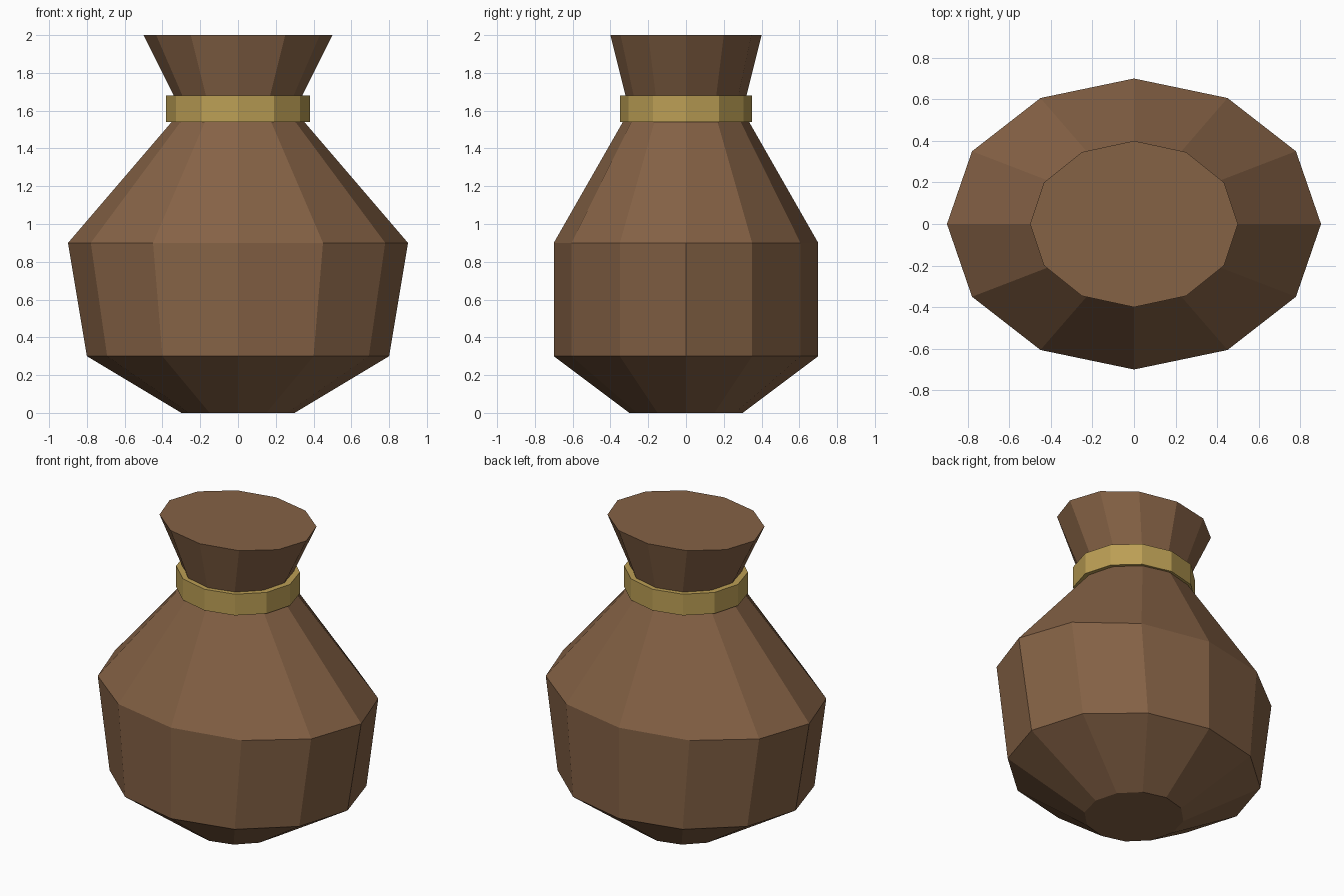
import bpy, bmesh
from math import cos, sin, tau

SIDES = 12

cube = bpy.data.objects.get("Cube")
if cube:
    bpy.data.objects.remove(cube, do_unlink=True)


def material(name, rgb):
    mat = bpy.data.materials.new(name)
    mat.use_nodes = True
    mat.diffuse_color = (*rgb, 1)
    mat.node_tree.nodes["Principled BSDF"].inputs["Base Color"].default_value = (*rgb, 1)
    return mat


def loft(name, rings, mat, closed=False):
    """Join oval rings (x radius, y radius, z); cap the ends or close the loop."""
    bm = bmesh.new()
    loops = [[bm.verts.new((rx * cos(tau * i / SIDES), ry * sin(tau * i / SIDES), z))
              for i in range(SIDES)] for rx, ry, z in rings]
    pairs = list(zip(loops, loops[1:]))
    if closed:
        pairs.append((loops[-1], loops[0]))
    else:
        bm.faces.new(loops[0][::-1])
        bm.faces.new(loops[-1])
    for low, high in pairs:
        for i in range(SIDES):
            j = (i + 1) % SIDES
            bm.faces.new((low[i], low[j], high[j], high[i]))
    bmesh.ops.recalc_face_normals(bm, faces=bm.faces)
    mesh = bpy.data.meshes.new(name)
    bm.to_mesh(mesh)
    bm.free()
    mesh.materials.append(mat)
    obj = bpy.data.objects.new(name, mesh)
    bpy.context.collection.objects.link(obj)
    return obj


leather = material("brown leather", (0.235, 0.122, 0.06))
gold = material("dull gold", (0.50, 0.345, 0.09))

# Sack: small base, wide belly, pinched neck and flared closed top
loft("sack", [(0.3, 0.3, 0), (0.8, 0.7, 0.3), (0.9, 0.7, 0.9),
              (0.3, 0.3, 1.6), (0.5, 0.4, 2)], leather)

# Band tied around the neck
loft("neck_band", [(0.38, 0.35, 1.54), (0.38, 0.35, 1.68),
                   (0.3, 0.29, 1.68), (0.3, 0.29, 1.54)], gold, closed=True)
